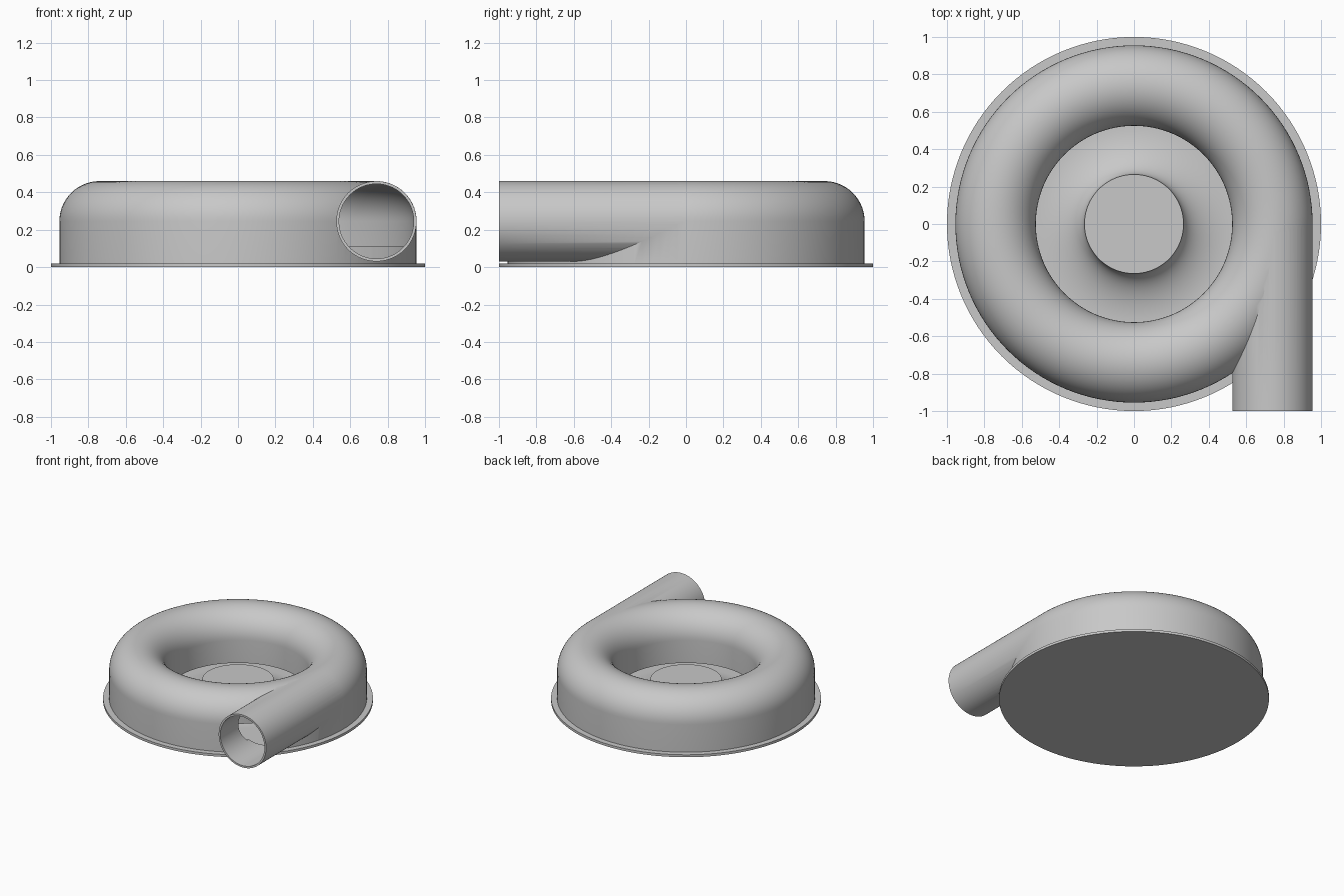
import bpy, bmesh, math
from mathutils import Matrix, Vector

if "Cube" in bpy.data.objects:
    bpy.data.objects.remove(bpy.data.objects["Cube"], do_unlink=True)

GREY = (0.58, 0.58, 0.58, 1.0)
grey = bpy.data.materials.new("plain_grey")
grey.use_nodes = True
grey.diffuse_color = GREY
grey.node_tree.nodes["Principled BSDF"].inputs["Base Color"].default_value = GREY

RING_R, TUBE_Z = 0.74, 0.245
OUTER, INNER = 0.215, 0.2
SEGMENTS = 128


def make_object(name, bm):
    bmesh.ops.remove_doubles(bm, verts=bm.verts[:], dist=1e-5)
    bmesh.ops.recalc_face_normals(bm, faces=bm.faces[:])
    mesh = bpy.data.meshes.new(name)
    bm.to_mesh(mesh)
    bm.free()
    mesh.materials.append(grey)
    obj = bpy.data.objects.new(name, mesh)
    bpy.context.collection.objects.link(obj)
    return obj


def revolve(name, profile, closed):
    """Spin an (r, z) profile around the vertical axis."""
    bm = bmesh.new()
    verts = [bm.verts.new((r, 0, z)) for r, z in profile]
    edges = [bm.edges.new(pair) for pair in zip(verts, verts[1:])]
    if closed:
        edges.append(bm.edges.new((verts[-1], verts[0])))
    bmesh.ops.spin(bm, geom=verts + edges, cent=(0, 0, 0), axis=(0, 0, 1),
                   angle=math.tau, steps=SEGMENTS, use_merge=False)
    return make_object(name, bm)


def straight_pipe(name, radius, y_start, y_end):
    bm = bmesh.new()
    place = Matrix.Translation(Vector((RING_R, (y_start + y_end) / 2, TUBE_Z)))
    bmesh.ops.create_cone(bm, cap_ends=True, segments=96, radius1=radius, radius2=radius,
                          depth=y_end - y_start,
                          matrix=place @ Matrix.Rotation(math.pi / 2, 4, "X"))
    return make_object(name, bm)


def dome(radius, steps=28):
    """Half circle from the outer wall over to the inner wall."""
    angles = [math.pi * i / steps for i in range(steps + 1)]
    return [(RING_R + radius * math.cos(a), TUBE_Z + radius * math.sin(a)) for a in angles]


def combine(target, tool, operation):
    mod = target.modifiers.new("join", "BOOLEAN")
    mod.operation = operation
    mod.solver = "EXACT"
    mod.object = tool
    bpy.ops.object.select_all(action="DESELECT")
    bpy.context.view_layer.objects.active = target
    target.select_set(True)
    bpy.ops.object.modifier_apply(modifier=mod.name)
    bpy.data.objects.remove(tool, do_unlink=True)


def smooth(obj):
    bpy.ops.object.select_all(action="DESELECT")
    bpy.context.view_layer.objects.active = obj
    obj.select_set(True)
    bpy.ops.object.shade_smooth_by_angle(angle=math.radians(35))


# Round scroll housing with its tangential outlet pipe
housing = revolve("scroll_housing",
                  [(0.955, 0.01)] + dome(OUTER) + [(0.525, 0.06)], True)
combine(housing, straight_pipe("outlet_pipe", OUTER - 0.0005, -1.0, -0.02), "UNION")

# Hollow out the air channel, then the pipe bore
channel = revolve("channel_cutter",
                  [(0.925, -0.02), (0.925, 0.11), (0.94, 0.11)] + dome(INNER)
                  + [(0.54, -0.02)], True)
combine(housing, channel, "DIFFERENCE")
combine(housing, straight_pipe("bore_cutter", INNER - 0.0005, -1.05, -0.02), "DIFFERENCE")
smooth(housing)

# Base plate flaring up into the central hub
flare = [(0.53 - 0.265 * math.sin(a), 0.17 - 0.15 * math.cos(a))
         for a in [math.pi / 2 * i / 16 for i in range(17)]]
base = revolve("base_plate_and_hub",
               [(0, 0), (1, 0), (1, 0.02)] + flare + [(0, 0.17)], False)
smooth(base)
